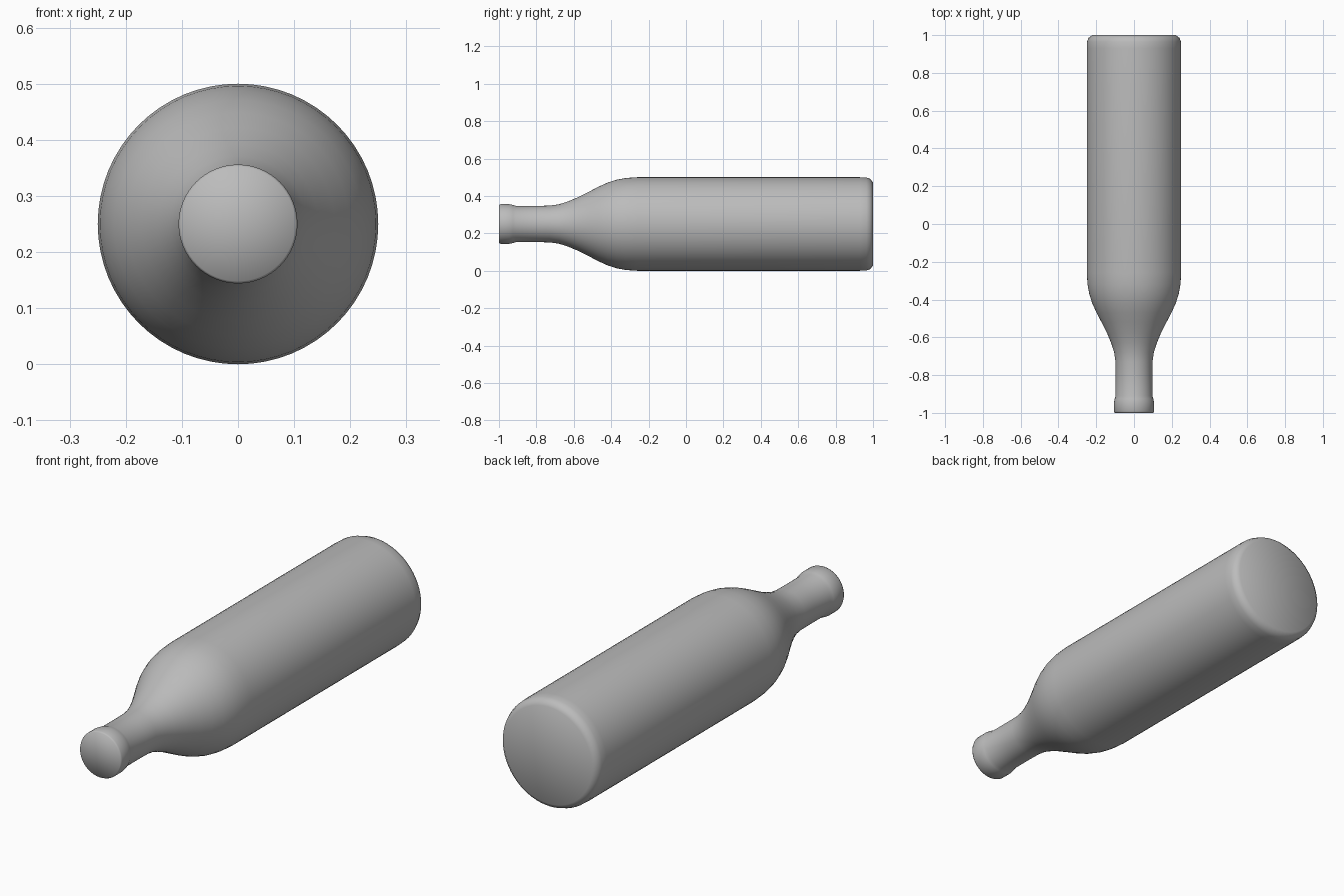
import bpy, bmesh, math

if "Cube" in bpy.data.objects:
    bpy.data.objects.remove(bpy.data.objects["Cube"])

SEGMENTS = 64
CENTRE_Z = 0.25

# Bottle profile as (y, radius), from mouth to base
PROFILE = [
    (-1.0, 0.0), (-1.0, 0.102), (-0.992, 0.106), (-0.945, 0.106), (-0.925, 0.102),
    (-0.91, 0.097), (-0.80, 0.097), (-0.73, 0.098), (-0.68, 0.105), (-0.63, 0.121),
    (-0.58, 0.142), (-0.52, 0.172), (-0.47, 0.198), (-0.42, 0.221), (-0.37, 0.237),
    (-0.32, 0.246), (-0.26, 0.25), (0.93, 0.25), (0.965, 0.2485), (0.985, 0.241),
    (1.0, 0.222), (1.0, 0.0),
]


def lathe(name, profile, material):
    """Spin a profile around the y axis."""
    bm = bmesh.new()
    rings = []
    for y, r in profile:
        if r == 0:
            rings.append([bm.verts.new((0, y, CENTRE_Z))])
        else:
            angles = [2 * math.pi * i / SEGMENTS for i in range(SEGMENTS)]
            rings.append([bm.verts.new((r * math.cos(a), y, CENTRE_Z + r * math.sin(a)))
                          for a in angles])
    for a, b in zip(rings, rings[1:]):
        for i in range(SEGMENTS):
            j = (i + 1) % SEGMENTS
            if len(a) == 1:
                bm.faces.new((a[0], b[i], b[j]))
            elif len(b) == 1:
                bm.faces.new((a[i], b[0], a[j]))
            else:
                bm.faces.new((a[i], b[i], b[j], a[j]))
    bmesh.ops.recalc_face_normals(bm, faces=bm.faces)
    for f in bm.faces:
        f.smooth = True
    mesh = bpy.data.meshes.new(name)
    bm.to_mesh(mesh)
    bm.free()
    mesh.materials.append(material)
    obj = bpy.data.objects.new(name, mesh)
    bpy.context.collection.objects.link(obj)
    return obj


grey = bpy.data.materials.new("light grey")
grey.diffuse_color = (0.5, 0.5, 0.5, 1)
grey.use_nodes = True
grey.node_tree.nodes["Principled BSDF"].inputs["Base Color"].default_value = grey.diffuse_color

# Bottle lying on its side, mouth to the front
lathe("bottle", PROFILE, grey)
